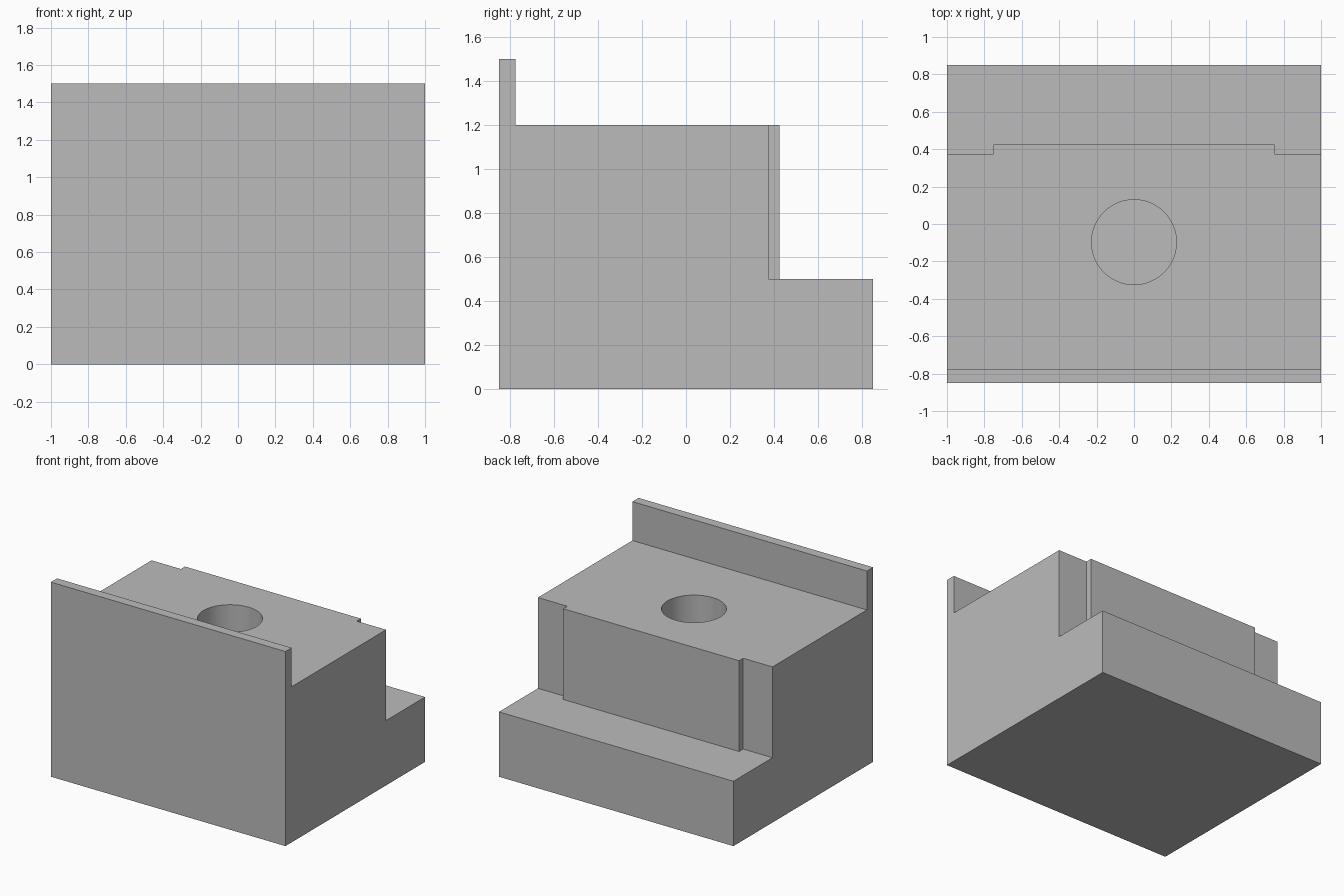
import bpy
import bmesh

default = bpy.data.objects.get("Cube")
if default:
    bpy.data.objects.remove(default, do_unlink=True)

grey = bpy.data.materials.new("plain grey")
grey.use_nodes = True
colour = (0.5, 0.5, 0.5, 1)
grey.diffuse_color = colour
grey.node_tree.nodes["Principled BSDF"].inputs["Base Color"].default_value = colour


def add_object(name, bm):
    bmesh.ops.recalc_face_normals(bm, faces=bm.faces)
    mesh = bpy.data.meshes.new(name)
    bm.to_mesh(mesh)
    bm.free()
    mesh.materials.append(grey)
    obj = bpy.data.objects.new(name, mesh)
    bpy.context.collection.objects.link(obj)
    return obj


def extrude_profile(name, points, direction):
    """Solid made by sweeping a closed outline along a direction."""
    bm = bmesh.new()
    face = bm.faces.new([bm.verts.new(p) for p in points])
    swept = bmesh.ops.extrude_face_region(bm, geom=[face], use_keep_orig=True)
    moved = [v for v in swept["geom"] if isinstance(v, bmesh.types.BMVert)]
    bmesh.ops.translate(bm, verts=moved, vec=direction)
    return add_object(name, bm)


def apply_boolean(target, other, operation):
    mod = target.modifiers.new(operation.lower(), "BOOLEAN")
    mod.operation = operation
    mod.solver = "EXACT"
    mod.object = other
    bpy.context.view_layer.objects.active = target
    bpy.ops.object.modifier_apply(modifier=mod.name)
    bpy.data.objects.remove(other, do_unlink=True)


# Stepped block with the thin upright lip along its front edge
front, back, lip, step = -0.85, 0.85, -0.775, 0.375
ledge_z, deck_z, top_z = 0.5, 1.2, 1.5
side = [(front, 0), (back, 0), (back, ledge_z), (step, ledge_z),
        (step, deck_z), (lip, deck_z), (lip, top_z), (front, top_z)]
block = extrude_profile("stepped_block", [(-1, y, z) for y, z in side], (2, 0, 0))

# Raised panel on the rear wall, overlapping into the block
panel_y = 0.425
outline = [(-0.75, 0.2), (0.75, 0.2), (0.75, panel_y), (-0.75, panel_y)]
panel = extrude_profile("rear_panel", [(x, y, ledge_z) for x, y in outline],
                        (0, 0, deck_z - ledge_z))
apply_boolean(block, panel, "UNION")

# Round blind hole in the deck
bm = bmesh.new()
bmesh.ops.create_cone(bm, cap_ends=True, segments=64, radius1=0.227,
                      radius2=0.227, depth=1)
bmesh.ops.translate(bm, verts=bm.verts, vec=(0, -0.097, ledge_z + 0.5))
cutter = add_object("hole_cutter", bm)
cutter.hide_render = True
apply_boolean(block, cutter, "DIFFERENCE")

# Smooth hole wall with crisp edges elsewhere
bpy.ops.object.select_all(action="DESELECT")
block.select_set(True)
bpy.context.view_layer.objects.active = block
bpy.ops.object.shade_smooth_by_angle(angle=0.5)
